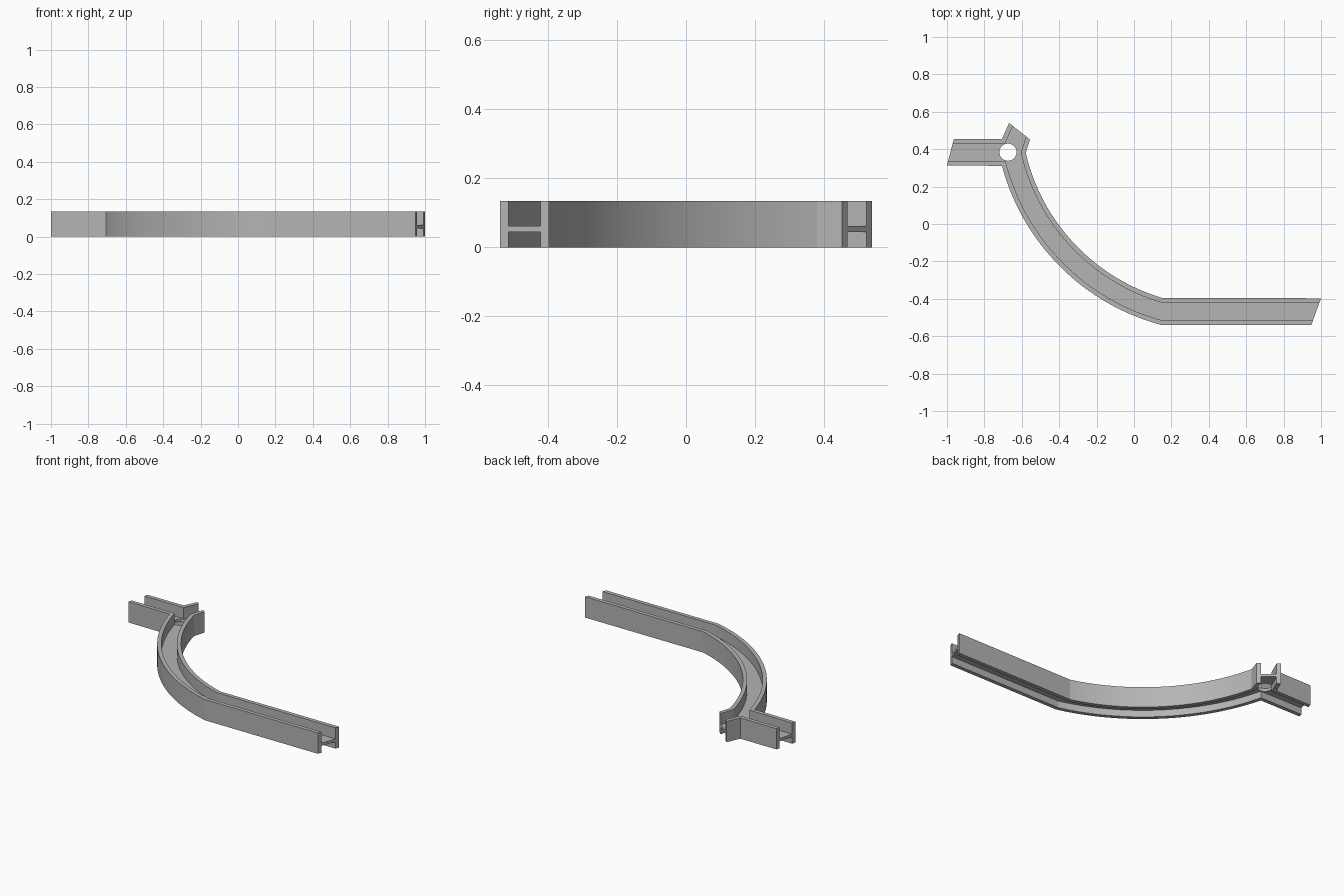
import bpy, bmesh
from math import sin, cos, radians
from mathutils import Vector

cube = bpy.data.objects.get("Cube")
if cube:
    bpy.data.objects.remove(cube)

HEIGHT, THICK = 0.134, 0.025
WEB_LOW, WEB_HIGH = 0.044, 0.062

grey = bpy.data.materials.new("plain grey")
grey.use_nodes = True
grey.diffuse_color = (0.46, 0.46, 0.46, 1)
grey.node_tree.nodes["Principled BSDF"].inputs["Base Color"].default_value = (0.46, 0.46, 0.46, 1)


def arc(radius, start, end, steps=32):
    """Points on an arc round the centre of the bend."""
    angles = [radians(start + (end - start) * i / steps) for i in range(steps + 1)]
    return [Vector((0.455 + radius * cos(a), 0.622 + radius * sin(a))) for a in angles]


def offset(path, side, cut_start, cut_end):
    """Mitred parallel of a path; its ends slide along the slanted cuts."""
    dirs = [(b - a).normalized() for a, b in zip(path, path[1:])]
    norms = [Vector((-d.y, d.x)) * side for d in dirs]
    result = [path[0] + cut_start * (THICK / cut_start.dot(norms[0]))]
    for p, n1, n2 in zip(path[1:], norms, norms[1:]):
        mitre = n1 + n2
        result.append(p + mitre * (THICK / mitre.dot(n1)))
    result.append(path[-1] + cut_end * (THICK / cut_end.dot(norms[-1])))
    return result


def prism(name, outline, low, high):
    bm = bmesh.new()
    face = bm.faces.new([bm.verts.new((p.x, p.y, low)) for p in outline])
    top = bmesh.ops.extrude_face_region(bm, geom=[face])["geom"]
    bmesh.ops.translate(bm, vec=(0, 0, high - low),
                        verts=[v for v in top if isinstance(v, bmesh.types.BMVert)])
    bmesh.ops.recalc_face_normals(bm, faces=bm.faces)
    mesh = bpy.data.meshes.new(name)
    bm.to_mesh(mesh)
    bm.free()
    mesh.materials.append(grey)
    obj = bpy.data.objects.new(name, mesh)
    bpy.context.collection.objects.link(obj)
    return obj


def shade(obj):
    bpy.ops.object.select_all(action="DESELECT")
    obj.select_set(True)
    bpy.context.view_layer.objects.active = obj
    bpy.ops.object.shade_smooth_by_angle(angle=radians(8))


# Outer edges of the three side walls
outer = [Vector((-1, 0.313))] + arc(1.202, 195, 255) + [Vector((0.948, -0.54))]
inner = [Vector((-0.556, 0.452))] + arc(1.062, 193.2, 253.6) + [Vector((1, -0.397))]
corner = [Vector(p) for p in ((-0.963, 0.455), (-0.706, 0.455), (-0.668, 0.54))]

# Slanted cuts at the three open ends
left_cut = corner[0] - outer[0]
right_cut = inner[-1] - outer[-1]
branch_cut = corner[-1] - inner[0]

walls = (("outer_wall", outer, 1, left_cut, right_cut),
         ("inner_wall", inner, -1, branch_cut, -right_cut),
         ("corner_wall", corner, -1, -left_cut, -branch_cut))
edges = []
for name, path, side, cut_start, cut_end in walls:
    edge = offset(path, side, cut_start, cut_end)
    edges.append(edge)
    shade(prism(name, path + edge[::-1], 0, HEIGHT))

# Web that joins the walls, with a round hole at the junction
web = prism("web", edges[0] + edges[1][::-1] + edges[2][::-1], WEB_LOW, WEB_HIGH)
circle = [Vector((-0.674 + 0.046 * cos(radians(a)), 0.384 + 0.046 * sin(radians(a))))
          for a in range(0, 360, 10)]
cutter = prism("hole_cutter", circle, 0, HEIGHT)
cutter.hide_render = True
hole = web.modifiers.new("hole", "BOOLEAN")
hole.operation = "DIFFERENCE"
hole.solver = "EXACT"
hole.object = cutter
bpy.context.view_layer.objects.active = web
bpy.ops.object.modifier_apply(modifier="hole")
bpy.data.objects.remove(cutter)
shade(web)
